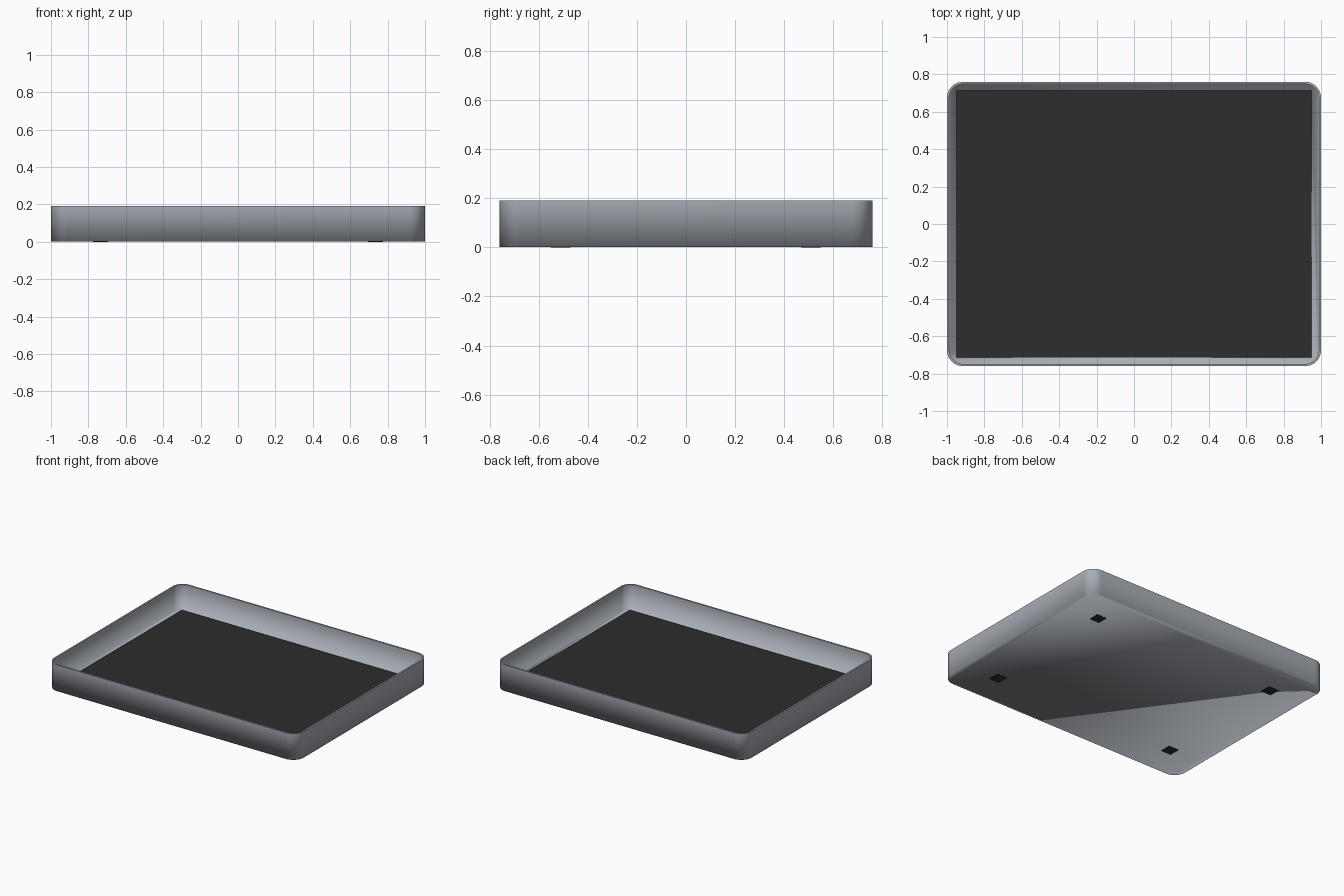
import bpy, bmesh, math

if "Cube" in bpy.data.objects:
    bpy.data.objects.remove(bpy.data.objects["Cube"])


def material(name, rgb):
    m = bpy.data.materials.new(name)
    m.diffuse_color = (*rgb, 1.0)
    m.use_nodes = True
    m.node_tree.nodes["Principled BSDF"].inputs["Base Color"].default_value = m.diffuse_color
    return m


GREY = material("blue grey metal", (0.40, 0.425, 0.47))
DARK = material("dark rubber", (0.026, 0.026, 0.026))


def finish(bm, name, mat):
    bmesh.ops.recalc_face_normals(bm, faces=bm.faces)
    me = bpy.data.meshes.new(name)
    bm.to_mesh(me)
    bm.free()
    me.materials.append(mat)
    ob = bpy.data.objects.new(name, me)
    bpy.context.collection.objects.link(ob)
    return ob


def rounded_ring(bm, hx, hy, r, z, steps=10):
    """Vertices of a rounded rectangle at height z."""
    ring = []
    for k, (sx, sy) in enumerate([(1, 1), (-1, 1), (-1, -1), (1, -1)]):
        for i in range(steps + 1):
            a = math.pi / 2 * (k + i / steps)
            ring.append(bm.verts.new((sx * (hx - r) + r * math.cos(a),
                                      sy * (hy - r) + r * math.sin(a), z)))
    return ring


def box(name, cx, cy, sx, sy, z0, z1, mat):
    bm = bmesh.new()
    bmesh.ops.create_cube(bm, size=1.0)
    for v in bm.verts:
        v.co = (cx + v.co.x * sx, cy + v.co.y * sy, z0 + (v.co.z + 0.5) * (z1 - z0))
    return finish(bm, name, mat)


# tray shell: outer wall, thin rim, inner wall, floor and underside
W, D, H, R, T = 1.0, 0.76, 0.19, 0.085, 0.012
bm = bmesh.new()
rings = [rounded_ring(bm, W, D, R, 0.001),
         rounded_ring(bm, W, D, R, H),
         rounded_ring(bm, W - T, D - T, R - T, H),
         rounded_ring(bm, W - T, D - T, R - T, 0.011)]
for a, b in zip(rings, rings[1:]):
    n = len(a)
    for i in range(n):
        j = (i + 1) % n
        bm.faces.new((a[i], a[j], b[j], b[i]))
bm.faces.new(rings[0])
bm.faces.new(rings[-1])
# soft shading all over, only the rim edges stay crisp
for f in bm.faces:
    f.smooth = True
for e in bm.edges:
    if all(abs(v.co.z - H) < 1e-5 for v in e.verts):
        e.smooth = False
finish(bm, "tray_shell", GREY)

# dark mat lying on the tray floor
box("floor_mat", 0, 0, 1.90, 1.43, 0.009, 0.017, DARK)

# four flush pads on the underside
for sx, xn in ((-1, "left"), (1, "right")):
    for sy, yn in ((-1, "front"), (1, "back")):
        box(f"foot_pad_{yn}_{xn}", sx * 0.735, sy * 0.51, 0.08, 0.08, 0.0, 0.006, DARK)
